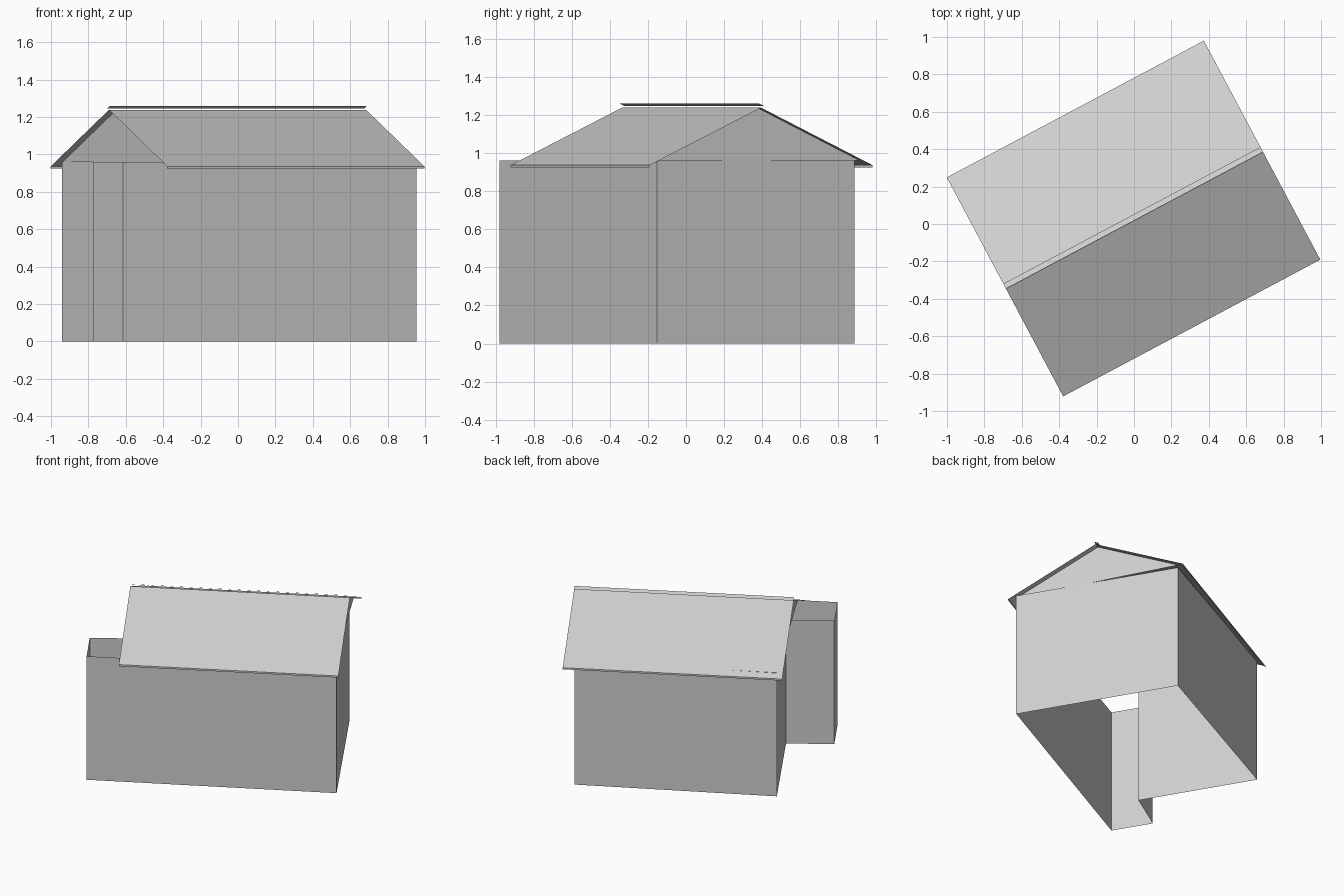
import bpy
import bmesh
from math import radians
from mathutils import Matrix

cube = bpy.data.objects.get("Cube")
if cube:
    bpy.data.objects.remove(cube, do_unlink=True)

# One plain grey for the whole building
GREY = (0.62, 0.62, 0.62, 1.0)
grey = bpy.data.materials.new("light_grey")
grey.use_nodes = True
grey.diffuse_color = GREY
for node in grey.node_tree.nodes:
    if node.type == "BSDF_PRINCIPLED":
        node.inputs["Base Color"].default_value = GREY

TURN = Matrix.Rotation(radians(28), 4, "Z")
WALL_TOP = 0.96
EAVE, FASCIA, PEAK = 0.936, 0.923, 1.238
U0, U1 = -0.767, 0.79                # roof ends, along the ridge
FRONT, RIDGE, BACK = -0.636, 0.027, 0.69


def make(name, polygons, turned=True):
    """Object from a list of polygons, optionally turned to the ridge direction."""
    bm = bmesh.new()
    for poly in polygons:
        bm.faces.new([bm.verts.new(p) for p in poly])
    bmesh.ops.remove_doubles(bm, verts=bm.verts, dist=0.0005)
    if turned:
        bm.transform(TURN)
    mesh = bpy.data.meshes.new(name)
    bm.to_mesh(mesh)
    bm.free()
    mesh.materials.append(grey)
    obj = bpy.data.objects.new(name, mesh)
    bpy.context.collection.objects.link(obj)
    return obj


def strip(a, b):
    """Quad along the ridge direction between two (v, z) points."""
    return [(U0, *a), (U1, *a), (U1, *b), (U0, *b)]


# Walls: open footprint with a notched extension, raised straight up
plan = [(0.954, -0.153), (0.339, 0.884), (-0.94, 0.228),
        (-0.487, -0.532), (-0.773, -0.716), (-0.615, -0.98)]
walls = []
for p, q in zip(plan, plan[1:] + plan[:1]):
    walls.append([(*p, 0), (*q, 0), (*q, WALL_TOP), (*p, WALL_TOP)])
make("walls", walls, turned=False)

# Roof slopes, each with a narrow fascia hanging from the eave
make("front_roof", [strip((FRONT, FASCIA), (FRONT, EAVE)),
                    strip((FRONT, EAVE), (RIDGE, PEAK))])
make("back_roof", [strip((RIDGE, PEAK), (BACK, EAVE)),
                   strip((BACK, EAVE), (BACK, FASCIA))])

# Thin cap strip just above the ridge
make("ridge_cap", [strip((0.016, 1.259), (0.046, 1.246))])

# Gable triangles set in from the roof ends
inset = (WALL_TOP - EAVE) / (PEAK - EAVE) * (RIDGE - FRONT)
for name, u, side in (("left_gable", U1 - 0.045, 1), ("right_gable", U0 + 0.045, -1)):
    tri = [(u, FRONT + inset, WALL_TOP), (u, BACK - inset, WALL_TOP), (u, RIDGE, PEAK)]
    make(name, [tri[::side]])
